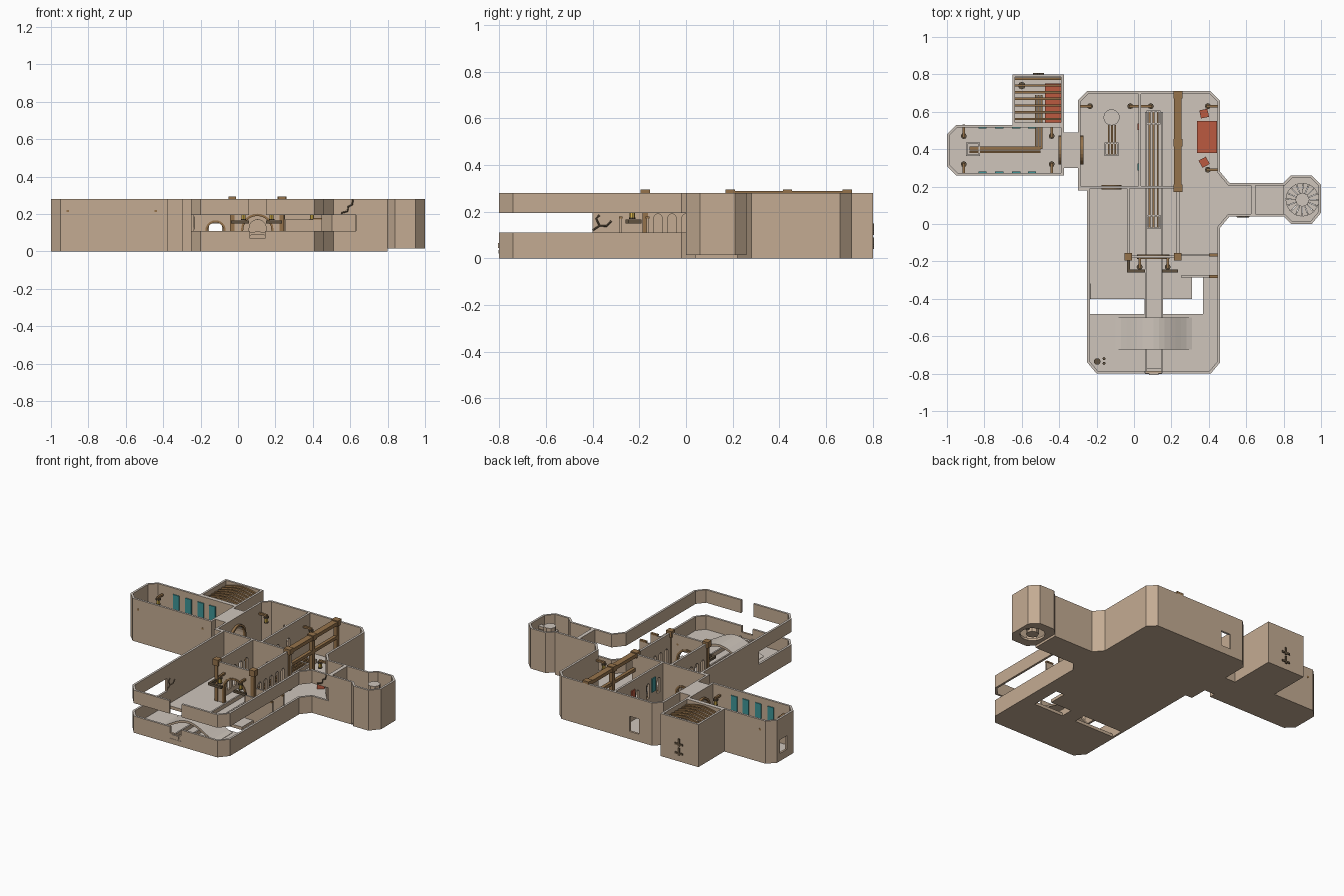
import bpy, bmesh, math
from mathutils import Vector, Matrix

if "Cube" in bpy.data.objects:
    bpy.data.objects.remove(bpy.data.objects["Cube"])

def mat(name, c):
    m = bpy.data.materials.new(name)
    m.diffuse_color = (*c, 1)
    m.use_nodes = True
    m.node_tree.nodes["Principled BSDF"].inputs["Base Color"].default_value = m.diffuse_color
    return m

STONE = mat("stone", (.55, .41, .29))
PALE = mat("pale_stone", (.62, .56, .50))
WOOD = mat("wood", (.30, .17, .07))
DARK = mat("dark_wood", (.12, .085, .05))
RED = mat("red_cloth", (.50, .10, .05))
TEAL = mat("teal_cloth", (.05, .30, .31))
GOLD = mat("lamp_glow", (.75, .50, .08))

def finish(name, bm, m):
    bmesh.ops.recalc_face_normals(bm, faces=bm.faces[:])
    me = bpy.data.meshes.new(name)
    me.materials.append(m)
    if m == STONE:                      # pale upper faces on masonry
        me.materials.append(PALE)
        for f in bm.faces:
            f.normal_update()
            if f.normal.z > .5:
                f.material_index = 1
    bm.to_mesh(me)
    bm.free()
    o = bpy.data.objects.new(name, me)
    bpy.context.collection.objects.link(o)
    return o

def prism(name, pts, d, m=STONE):
    """Extrude a flat 3D polygon by vector d."""
    bm = bmesh.new()
    f = bm.faces.new([bm.verts.new(p) for p in pts])
    r = bmesh.ops.extrude_face_region(bm, geom=[f], use_keep_orig=True)
    bmesh.ops.translate(bm, vec=d, verts=[v for v in r["geom"] if isinstance(v, bmesh.types.BMVert)])
    return finish(name, bm, m)

def box(name, x0, x1, y0, y1, z0, z1, m=STONE):
    return prism(name, [(x0, y0, z0), (x1, y0, z0), (x1, y1, z0), (x0, y1, z0)], (0, 0, z1 - z0), m)

def slab(name, pts, z0, z1, m=STONE):
    return prism(name, [(x, y, z0) for x, y in pts], (0, 0, z1 - z0), m)

def disc(name, x, y, r, z0, z1, n=16, m=STONE):
    return slab(name, [(x + r * math.cos(i * math.tau / n), y + r * math.sin(i * math.tau / n)) for i in range(n)], z0, z1, m)

def offset(pts, t, closed):
    """Mitred inward offset of a counter-clockwise path."""
    P, n, out = [Vector(p) for p in pts], len(pts), []
    for i, p in enumerate(P):
        a = (p - P[i - 1]).normalized() if closed or i else None
        b = (P[(i + 1) % n] - p).normalized() if closed or i < n - 1 else a
        a = a or b
        na, nb = Vector((-a.y, a.x)), Vector((-b.y, b.x))
        out.append(p + (na + nb) * t / (1 + na.dot(nb)))
    return out

def wall(name, pts, z0, z1, t=.014, closed=False):
    inner, n = offset(pts, t, closed), len(pts)
    bm = bmesh.new()
    R = [[bm.verts.new((*p, z)) for p, z in ((o, z0), (i, z0), (i, z1), (o, z1))] for o, i in zip(pts, inner)]
    for i in range(n if closed else n - 1):
        A, B = R[i], R[(i + 1) % n]
        for k in range(4):
            bm.faces.new((A[k], A[(k + 1) % 4], B[(k + 1) % 4], B[k]))
    if not closed:
        bm.faces.new(R[0])
        bm.faces.new(R[-1])
    return finish(name, bm, STONE)

def cut(o, c):
    c.hide_render = True
    c.hide_set(True)
    m = o.modifiers.new("cut", 'BOOLEAN')
    m.object, m.operation, m.solver = c, 'DIFFERENCE', 'EXACT'
    bpy.context.view_layer.objects.active = o
    bpy.ops.object.modifier_apply(modifier=m.name)
    bpy.data.objects.remove(c)

def arch_pts(axis, c, u, w, z0, h):
    """Round-headed outline in the plane axis=c, centred on u."""
    r = w / 2
    prof = [(-r, z0)] + [(-r * math.cos(i * math.pi / 12), h - r + r * math.sin(i * math.pi / 12)) for i in range(13)] + [(r, z0)]
    return [(u + a, c, z) if axis == 'y' else (c, u + a, z) for a, z in prof]

def arch(name, axis, c, u, w, z0, h, depth, m=STONE):
    d = (0, depth, 0) if axis == 'y' else (depth, 0, 0)
    return prism(name, arch_pts(axis, c - depth / 2, u, w, z0, h), d, m)

def frame(axis, c, u, w, h, depth=.024):
    o = arch("door_frame", axis, c, u, w + .024, .02, h + .012, depth, WOOD)
    cut(o, arch("cutter", axis, c, u, w, 0, h, depth * 2))

# outline paths
slit = [(-.25, -.40), (-.25, -.74), (-.20, -.80), (.41, -.80), (.46, -.74), (.46, -.02), (.51, .04), (.63, .04)]
tower = [(.80, .04), (.84, 0), (.95, 0), (1, .06), (1, .21), (.95, .26), (.84, .26), (.80, .22)]
north = [(.51, .22), (.46, .28), (.46, .66), (.41, .71), (-.25, .71), (-.30, .66), (-.30, .18), (-.25, .18)]
gallery = [(-.375, .26), (-.375, .53), (-.95, .53), (-1, .48), (-1, .31), (-.95, .26)]
cell = [(-.65, .53), (-.375, .53), (-.375, .80), (-.65, .80)]

# floors with the moat cut out
floor = slab("main_floor", slit + [(.80, .04), (.80, .22)] + north, 0, .02)
for b in ((-.236, .055, -.48, -.40), (.155, .31, -.48, -.40), (.309, .37, -.48, -.28)):
    cut(floor, box("cutter", *b, -.1, .1))
slab("gallery_floor", gallery, 0, .02)
slab("cell_floor", cell, 0, .02)
tf = slab("tower_floor", tower, .015, .03)
cut(tf, disc("cutter", .90, .13, .075, -.1, .1))

# outer walls
main = wall("main_wall", [(.63, .04)] + tower + north + [(-.25, -.40)], .015, .28)
lower = wall("lower_parapet", slit, .015, .11)
upper = wall("upper_band", slit, .195, .28)
hallw = wall("gallery_wall", gallery, .015, .28, closed=True)
cellw = wall("cell_wall", cell, .015, .28, closed=True)
link = box("link_passage", -.376, -.299, .30, .49, 0, .28)
cut(upper, box("cutter", .06, .15, -.9, -.7, 0, 1))
cut(lower, box("cutter", .065, .145, -.9, -.7, .07, 1))
for o in (main, hallw, link):
    cut(o, arch("cutter", 'x', -.34, .395, .13, .02, .22, .2))
for o in (hallw, cellw):
    cut(o, arch("cutter", 'y', .53, -.50, .09, .02, .17, .1))
cut(main, box("cutter", -.155, -.085, .6, .8, .05, .15))
cut(hallw, box("cutter", -1.1, -.9, .38, .45, .05, .14))
frame('x', -.282, .395, .13, .22)
frame('x', -.392, .395, .13, .22)

# outlet block under the front opening
box("outlet_sill", .06, .15, -.802, -.77, .02, .035)
box("outlet_spout", .08, .13, -.806, -.79, .045, .065)

# inner walls
cross = box("cross_wall", -.29, .45, .19, .204, .02, .28)
cut(cross, arch("cutter", 'y', .2, -.12, .085, .02, .155, .1))
cut(cross, arch("cutter", 'y', .2, .105, .09, .02, .17, .1))
cut(cross, box("cutter", .25, .5, .1, .3, 0, 1))
frame('y', .197, -.12, .085, .155)
part = box("partition_wall", .024, .038, .20, .70, .02, .28)
for y in (.25, .36, .47):
    cut(part, arch("cutter", 'x', .03, y, .03, .10, .2, .1))
for x in (-.03, .235):
    w = box("chamber_side_wall", x - .007, x + .007, -.175, .195, .02, .28)
    for k in range(5):
        cut(w, arch("cutter", 'x', x, -.12 + k * .06, .035, .05, .19, .1))
fw = box("chamber_front_wall", -.03, .235, -.182, -.168, .02, .28)
cut(fw, arch("cutter", 'y', -.175, .103, .15, .02, .19, .1))
frame('y', -.175, .103, .15, .19)
cd = box("corridor_door_wall", .625, .65, .05, .21, .02, .28)
cut(cd, arch("cutter", 'x', .64, .13, .10, .02, .18, .1))
for y in (-.28, -.165):
    box("alcove_wall", .25, .45, y - .005, y + .005, .02, .17)
    box("alcove_rail", .40, .45, y - .008, y + .008, .17, .18, WOOD)

# timber frame over the east room
box("top_beam", .215, .255, .18, .71, .265, .288, WOOD)
for y in (.19, .435, .69):
    box("beam_block", .212, .258, y - .02, y + .02, .26, .295, WOOD)
    box("beam_post", .222, .248, y - .013, y + .013, .02, .265, WOOD)
box("cross_rail", .224, .246, .19, .69, .17, .19, WOOD)
for x in (-.03, .235):
    box("post_cap", x - .02, x + .02, -.195, -.155, .255, .295, WOOD)
    box("gate_post", x - .012, x + .012, -.187, -.163, .02, .255, WOOD)
box("bracket_arm", -.038, -.022, -.26, -.19, .15, .166, DARK)
box("bracket_bar", -.03, .06, -.26, -.244, .15, .166, DARK)
box("bracket_bar", .15, .235, -.26, -.244, .15, .166, DARK)

# water channel and drains
for x in (.06, .145):
    box("channel_rim", x, x + .01, -.79, .60, .02, .045)
def drain(x0, x1, y0, y1):
    along_x = x1 - x0 > y1 - y0
    for k in (0, .5, 1):
        if along_x:
            y = y0 + (y1 - y0) * k
            box("drain_bar", x0, x1, y - .005, y + .005, .02, .032, WOOD)
        else:
            x = x0 + (x1 - x0) * k
            box("drain_bar", x - .005, x + .005, y0, y1, .02, .032, WOOD)
drain(.083, .127, -.02, .60)
drain(-.135, -.10, .37, .53)
drain(-.88, -.50, .385, .41)
drain(-.525, -.495, .40, .69)
for x, y in ((-.86, .40), (-.12, .40), (.105, .57), (.105, .01)):
    wall("drain_curb", [(x - .037, y - .037), (x + .037, y - .037), (x + .037, y + .037), (x - .037, y + .037)], .02, .035, .008, True)
disc("well_head", -.12, .57, .043, .02, .07, 20)

# arched footbridge over the channel
n = 14
top = [(-.10 + .41 * i / n, .022 + .085 * math.sin(math.pi * i / n) ** 1.4) for i in range(n + 1)]
pts = [(x, -.67, z) for x, z in top] + [(x, -.67, max(.018, z - .015)) for x, z in reversed(top)]
prism("footbridge", pts, (0, .17, 0))

# spiral stair in the tower
disc("stair_column", .90, .13, .038, .015, .26, 8)
for i in range(16):
    a, b, z = i * math.tau / 16, (i + .9) * math.tau / 16, .03 + i * .0125
    slab("stair_step", [(.90 + r * math.cos(t), .13 + r * math.sin(t)) for r, t in ((.03, a), (.09, a), (.09, b), (.03, b))], z, z + .018)

# cell roof bars, bench and window grilles
for k in range(7):
    y = .555 + k * .036
    prism("roof_bar", [(-.64 + .255 * i / 8, y, .25 + .025 * math.sin(math.pi * i / 8)) for i in range(9)]
          + [(-.64 + .255 * i / 8, y, .238 + .025 * math.sin(math.pi * i / 8)) for i in range(8, -1, -1)], (0, .012, 0), WOOD)
box("cell_bench", -.475, -.39, .54, .75, .02, .06, RED)
disc("cell_stool", -.60, .74, .02, .02, .08, 8, DARK)
for x, z in ((-.51, .12), (-.51, .06)):
    box("grille_stem", x - .006, x + .006, .798, .806, z - .02, z + .03, DARK)
    box("grille_bar", x - .03, x + .03, .798, .806, z - .012, z, DARK)

# red table and seats in the east room
box("red_table", .338, .445, .38, .55, .02, .06, RED)
for y, r in ((.59, .2), (.33, .5)):
    s = box("red_seat", -.022, .022, -.022, .022, .02, .045, RED)
    s.matrix_world = Matrix.Translation((.375, y, 0)) @ Matrix.Rotation(r, 4, 'Z')

# wall banners
for x in (-.81, -.72, -.63, -.545):
    for y, d in ((.516, -.006), (.274, .006)):
        prism("banner", [(x - .022, y, .24), (x + .022, y, .24), (x + .022, y, .13), (x, y, .115), (x - .022, y, .13)], (0, d, 0), TEAL)
for y, m in ((.52, RED), (.305, TEAL)):
    box("hall_banner", .018, .024, y - .018, y + .018, .13, .22, m)

# bracket lanterns: position and direction of the wall
def lantern(x, y, dx, dy, z=.18):
    for k in (0, 1):
        s = .007 if k else .010
        e = (x + dx * .055, y + dy * .055)
        if k:
            box("lantern_arm", min(x, e[0]) - s, max(x, e[0]) + s, min(y, e[1]) - s, max(y, e[1]) + s, z + .03, z + .042, WOOD)
    disc("lantern_cap", x, y, .016, z + .02, z + .03, 8, DARK)
    disc("lantern_glow", x, y, .011, z - .005, z + .02, 8, GOLD)
    disc("lantern_base", x, y, .014, z - .012, z - .005, 8, DARK)

for a in ((.395, .63, 1, 0), (.395, .29, 1, 0), (-.235, .63, -1, 0), (-.02, .63, 1, 0), (.09, .63, -1, 0),
          (-.91, .47, 0, 1), (-.91, .32, 0, -1), (-.44, .47, 0, 1), (-.44, .32, 0, -1), (.03, -.23, 0, 1), (.18, -.23, 0, 1)):
    lantern(*a)

# pots in the front corner
for x, y, r, h in ((-.197, -.735, .018, .06), (-.16, -.72, .008, .04), (-.16, -.745, .008, .04)):
    disc("pot", x, y, r, .02, h, 10, DARK)

# cracks in the broken walls
def crack(pts):
    c = bpy.data.curves.new("wall_crack", 'CURVE')
    c.dimensions, c.bevel_depth, c.bevel_resolution = '3D', .004, 0
    s = c.splines.new('POLY')
    s.points.add(len(pts) - 1)
    for p, q in zip(s.points, pts):
        p.co = (*q, 1)
    c.materials.append(DARK)
    bpy.context.collection.objects.link(bpy.data.objects.new("wall_crack", c))
crack([(.55, .039, .205), (.585, .039, .215), (.59, .039, .24), (.61, .039, .25), (.615, .039, .278)])
crack([(-.236, -.40, .12), (-.236, -.37, .14), (-.236, -.34, .138), (-.236, -.32, .16)])
crack([(-.236, -.37, .14), (-.236, -.385, .17), (-.236, -.37, .185)])
